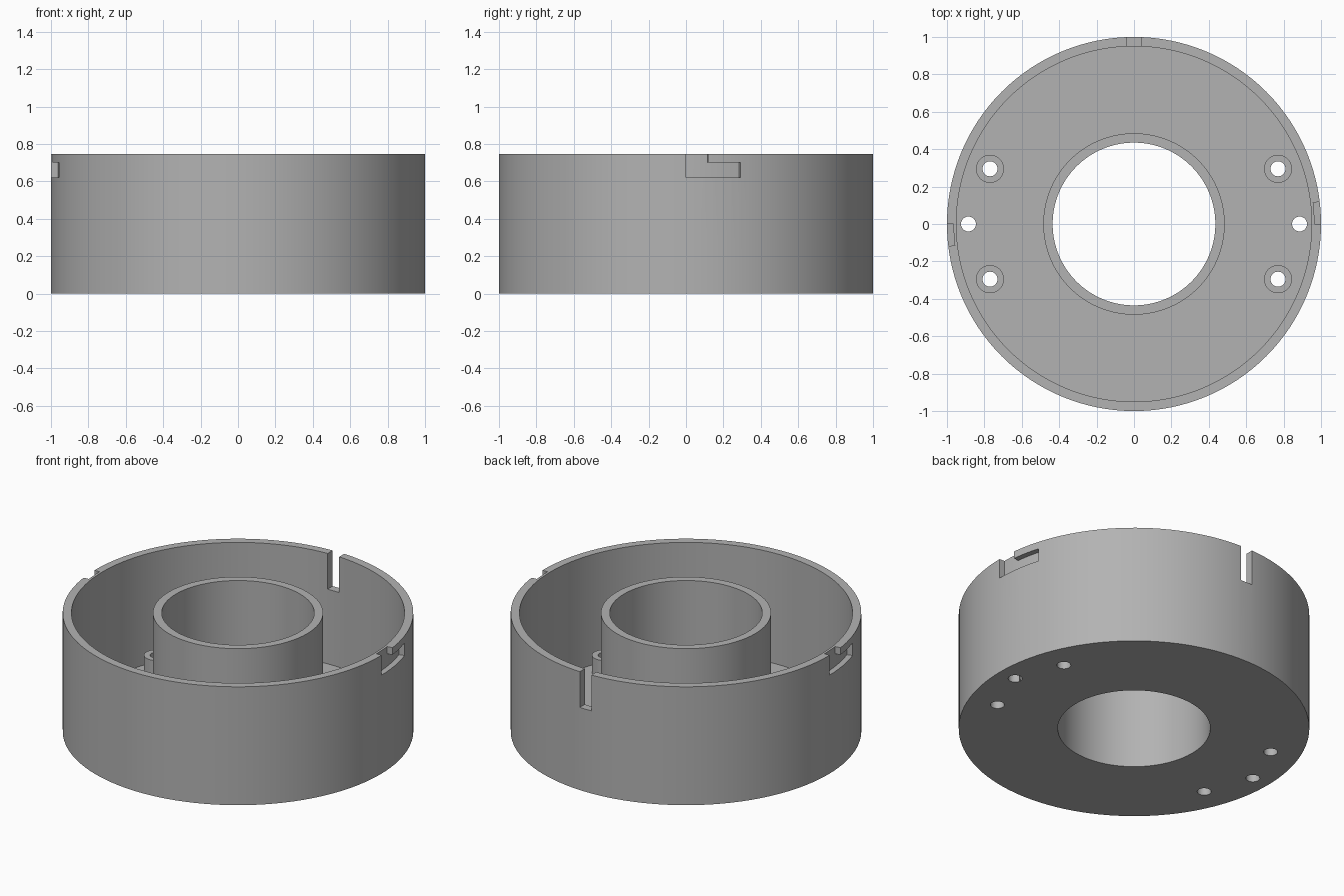
import bpy
import bmesh
from math import cos, sin, pi, radians

if "Cube" in bpy.data.objects:
    bpy.data.objects.remove(bpy.data.objects["Cube"], do_unlink=True)

HEIGHT, FLOOR, BOSS_TOP = 0.745, 0.05, 0.16
SEGMENTS = 128

grey = bpy.data.materials.new("plain grey")
grey.use_nodes = True
colour = (0.45, 0.45, 0.45, 1)
grey.diffuse_color = colour
grey.node_tree.nodes["Principled BSDF"].inputs["Base Color"].default_value = colour


def finish(name, bm):
    bmesh.ops.recalc_face_normals(bm, faces=bm.faces)
    mesh = bpy.data.meshes.new(name)
    bm.to_mesh(mesh)
    bm.free()
    mesh.materials.append(grey)
    obj = bpy.data.objects.new(name, mesh)
    bpy.context.collection.objects.link(obj)
    return obj


def revolve(name, profile, centre=(0, 0), start=0, end=2 * pi, steps=SEGMENTS):
    """Turn a closed (radius, z) profile about a vertical axis, capping partial turns."""
    bm = bmesh.new()
    full = end - start > 6.28
    rings = []
    for i in range(steps if full else steps + 1):
        a = start + (end - start) * i / steps
        rings.append([bm.verts.new((centre[0] + r * cos(a), centre[1] + r * sin(a), z))
                      for r, z in profile])
    n = len(profile)
    for i in range(steps):
        a, b = rings[i], rings[(i + 1) % len(rings)]
        for j in range(n):
            k = (j + 1) % n
            bm.faces.new((a[j], a[k], b[k], b[j]))
    if not full:
        bm.faces.new(rings[0])
        bm.faces.new(rings[-1])
    return finish(name, bm)


def cylinder(name, x, y, radius, low, high, steps=32):
    bm = bmesh.new()
    ring = [bm.verts.new((x + radius * cos(2 * pi * i / steps),
                          y + radius * sin(2 * pi * i / steps), low)) for i in range(steps)]
    face = bm.faces.new(ring)
    top = bmesh.ops.extrude_face_region(bm, geom=[face])["geom"]
    bmesh.ops.translate(bm, vec=(0, 0, high - low),
                        verts=[v for v in top if isinstance(v, bmesh.types.BMVert)])
    return finish(name, bm)


def box(name, centre, size):
    bm = bmesh.new()
    bmesh.ops.create_cube(bm, size=1)
    bmesh.ops.scale(bm, vec=size, verts=bm.verts)
    bmesh.ops.translate(bm, vec=centre, verts=bm.verts)
    return finish(name, bm)


def sector(name, start, end, low, high):
    profile = [(0.965, low), (1.05, low), (1.05, high), (0.965, high)]
    return revolve(name, profile, start=start, end=end, steps=4)


def combine(target, tool, operation):
    mod = target.modifiers.new(operation.lower(), "BOOLEAN")
    mod.operation, mod.solver, mod.object = operation, "EXACT", tool
    bpy.context.view_layer.objects.active = target
    bpy.ops.object.modifier_apply(modifier=mod.name)
    bpy.data.objects.remove(tool, do_unlink=True)


# Ring-shaped tray: outer wall, floor and central tube in one profile
housing = revolve("ring_housing", [
    (0.435, 0), (1, 0), (1, HEIGHT), (0.95, HEIGHT),
    (0.95, FLOOR), (0.485, FLOOR), (0.485, HEIGHT), (0.435, HEIGHT)])

# Screw bosses with through holes
for x in (-0.77, 0.77):
    for y in (-0.295, 0.295):
        combine(housing, cylinder("boss", x, y, 0.075, FLOOR / 2, BOSS_TOP), "UNION")
        combine(housing, cylinder("boss_hole", x, y, 0.04, -0.1, 0.3), "DIFFERENCE")

# Plain holes in the floor
for x in (-0.885, 0.885):
    combine(housing, cylinder("floor_hole", x, 0, 0.04, -0.1, 0.3), "DIFFERENCE")

# Cable slot through the back wall
combine(housing, box("back_slot", (0, 1, 0.77), (0.08, 0.3, 0.5)), "DIFFERENCE")

# Blind L-shaped bayonet notches on opposite sides
for turn in (0, pi):
    mouth = turn + radians(6.8)
    combine(housing, sector("notch_mouth", turn, mouth, 0.62, 0.85), "DIFFERENCE")
    combine(housing, sector("notch_run", mouth - 0.01, turn + radians(17), 0.62, 0.70),
            "DIFFERENCE")

# Smooth curved walls with crisp edges
bpy.ops.object.select_all(action="DESELECT")
housing.select_set(True)
bpy.context.view_layer.objects.active = housing
bpy.ops.object.shade_smooth_by_angle(angle=radians(30))
